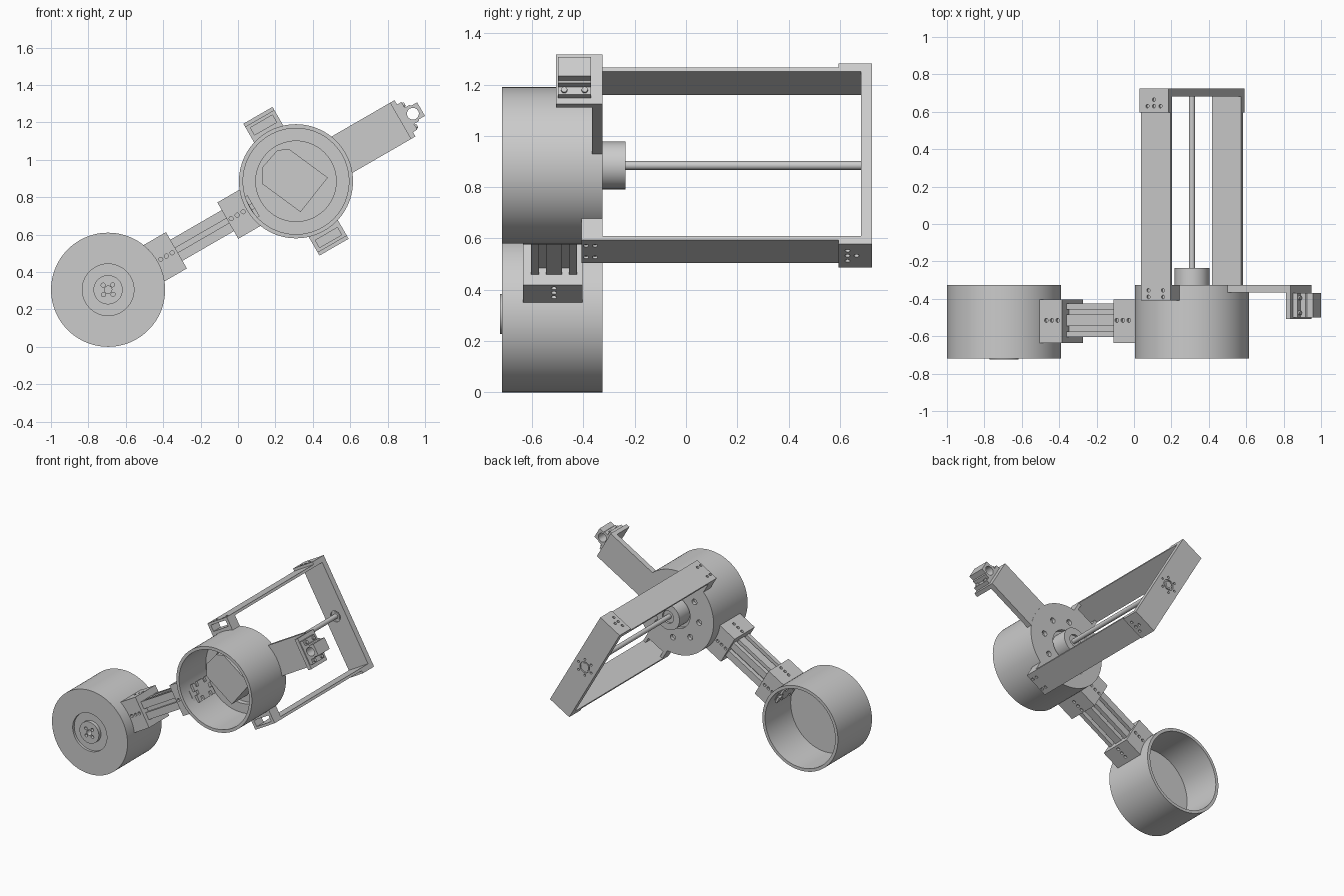
import bpy, bmesh, math
from mathutils import Matrix, Vector

if "Cube" in bpy.data.objects:
    bpy.data.objects.remove(bpy.data.objects["Cube"])

# Working frame: x along the arm, y front to back, z across the arm, origin at the main drum
FRAME = Matrix.Translation((0.31, 0, 0.885)) @ Matrix.Rotation(math.radians(-30), 4, 'Y')
GREY = bpy.data.materials.new("light_grey")
GREY.diffuse_color = (0.6, 0.6, 0.6, 1)
GREY.use_nodes = True
GREY.node_tree.nodes["Principled BSDF"].inputs["Base Color"].default_value = GREY.diffuse_color
AXES = {'X': Matrix.Rotation(math.pi / 2, 4, 'Y'),
        'Y': Matrix.Rotation(math.pi / 2, 4, 'X'), 'Z': Matrix.Identity(4)}


def finish(name, bm, smooth=False):
    bmesh.ops.recalc_face_normals(bm, faces=bm.faces)
    me = bpy.data.meshes.new(name)
    bm.to_mesh(me)
    bm.free()
    me.materials.append(GREY)
    ob = bpy.data.objects.new(name, me)
    bpy.context.collection.objects.link(ob)
    ob.matrix_world = FRAME
    if smooth:
        smooth_edges(ob)
    return ob


def smooth_edges(ob):
    bpy.ops.object.select_all(action='DESELECT')
    ob.select_set(True)
    bpy.context.view_layer.objects.active = ob
    bpy.ops.object.shade_smooth_by_angle(angle=math.radians(30))


def add_box(bm, x, y, z):
    lo, hi = Vector((x[0], y[0], z[0])), Vector((x[1], y[1], z[1]))
    m = Matrix.Translation((lo + hi) / 2) @ Matrix.Diagonal((*(hi - lo), 1))
    bmesh.ops.create_cube(bm, size=1, matrix=m)


def box(name, *ranges):
    bm = bmesh.new()
    add_box(bm, *ranges)
    return finish(name, bm)


def add_rod(bm, c, r, length, axis='Y', n=16):
    bmesh.ops.create_cone(bm, cap_ends=True, segments=n, radius1=r, radius2=r, depth=length,
                          matrix=Matrix.Translation(c) @ AXES[axis])


def rod(name, c, r, length, axis='Y', n=32):
    bm = bmesh.new()
    add_rod(bm, c, r, length, axis, n)
    return finish(name, bm, True)


def lathe(name, profile, cx=0, n=96):
    # revolve (radius, y) points about the y direction
    bm = bmesh.new()
    vs = [bm.verts.new((cx + r, y, 0)) for r, y in profile]
    es = [bm.edges.new(p) for p in zip(vs, vs[1:])]
    bmesh.ops.spin(bm, geom=vs + es, cent=(cx, 0, 0), axis=(0, 1, 0),
                   angle=2 * math.pi, steps=n, use_merge=True)
    bmesh.ops.remove_doubles(bm, verts=bm.verts, dist=1e-5)
    return finish(name, bm, True)


def prism(name, pts, axis, a, b):
    # extrude an outline: (y, z) along X, or (x, z) along Y
    bm = bmesh.new()
    at = lambda p, t: (t, p[0], p[1]) if axis == 'X' else (p[0], t, p[1])
    face = bm.faces.new([bm.verts.new(at(p, a)) for p in pts])
    ext = bmesh.ops.extrude_face_region(bm, geom=[face])['geom']
    move = Vector((b - a, 0, 0)) if axis == 'X' else Vector((0, b - a, 0))
    bmesh.ops.translate(bm, vec=move, verts=[e for e in ext if isinstance(e, bmesh.types.BMVert)])
    return finish(name, bm)


def drill(ob, holes, smooth=True):
    # holes: (centre, radius, length, axis)
    bm = bmesh.new()
    for h in holes:
        add_rod(bm, *h)
    cut = finish("cutter", bm)
    cut.hide_render = True
    mod = ob.modifiers.new("holes", 'BOOLEAN')
    mod.operation, mod.solver, mod.object = 'DIFFERENCE', 'EXACT', cut
    bpy.context.view_layer.update()
    ev = ob.evaluated_get(bpy.context.evaluated_depsgraph_get())
    me = bpy.data.meshes.new_from_object(ev)
    ob.modifiers.clear()
    ob.data = me
    bpy.data.objects.remove(cut)
    if smooth:
        smooth_edges(ob)


def ring(n, r, cx, start=0.0):
    return [(cx + r * math.cos(start + i * math.tau / n), r * math.sin(start + i * math.tau / n))
            for i in range(n)]


# Outer drum: closed at the front, open at the back, with a hub
AX = -1.16
drum = lathe("outer_drum", [(0, -.725), (.078, -.725), (.078, -.70), (.138, -.70), (.138, -.718),
                            (.305, -.718), (.305, -.325), (.283, -.325), (.283, -.62), (0, -.62)], AX)
drill(drum, [((AX, -.72, 0), .02, .1, 'Y')] +
      [((x, -.72, z), .011, .1, 'Y') for x, z in ring(4, .036, AX, .3)])

# Main drum: open at the front, bolted plate at the back
main = lathe("main_drum", [(0, -.375), (.215, -.375), (.215, -.41), (.283, -.41), (.283, -.718),
                           (.305, -.718), (.305, -.325), (.115, -.325), (.115, -.355), (0, -.355)])
drill(main, [((x, -.325, z), .02, .05, 'Y') for x, z in ring(8, .19, 0, .39)])

# Motor inside the main drum
prism("motor", [(-.118, .155), (-.004, .193), (.053, .17), (.157, -.068), (-.061, -.155),
                (-.163, .077)], 'Y', -.55, -.37)

# Shaft and its collar
lathe("shaft_collar", [(0, -.36), (.093, -.36), (.093, -.235), (.045, -.235), (.045, -.25), (0, -.25)], n=48)
rod("shaft", (0, .23, 0), .017, .97)

# Slotted beam joining the drums
YC, HY, HZ = -.515, .09, .065
half = [(-HY, -HZ)]
for c in (-.045, .045):
    half += [(c - .014, -HZ), (c - .014, -HZ + .03), (c + .014, -HZ + .03), (c + .014, -HZ)]
half += [(HY, -HZ), (HY, -.014), (HY - .03, -.014)]
outline = [(YC + s * y, s * z) for s in (1, -1) for y, z in half + [(HY - .03, .014), (HY, .014)]]
prism("link_beam", outline, 'X', -.895, -.262)

# Beam brackets with screw holes on all four sides
for name, a, b, xs in (("outer_bracket", AX + .28, -.738, (-.835, -.80, -.765)),
                       ("main_bracket", -.421, -.28, (-.40, -.363, -.326))):
    ob = box(name, (a, b), (-.635, -.403), (-.112, .112))
    holes = [((x, y, 0), .011, .03, 'Y') for x in xs for y in (-.635, -.403)]
    holes += [((x, YC, z), .011, .03, 'Z') for x in xs for z in (-.112, .112)]
    drill(ob, holes)

# Rear frame: two side bars, with sockets at the drum and caps at the crossbar
for s, side in ((1, "upper"), (-1, "lower")):
    def rng(a, b):
        return sorted((s * a, s * b))
    bar = box(side + "_frame_bar", (-.09, .09), (-.408, .685), rng(.37, .388))
    drill(bar, [((x, y, s * .388), .01, .02, 'Z') for x in (-.045, .045) for y in (-.39, -.355)])
    bm = bmesh.new()
    add_box(bm, (-.09, .09), (-.408, -.325), rng(.285, .325))
    for x in ((-.09, -.068), (.068, .09)):
        add_box(bm, x, (-.408, -.325), rng(.325, .37))
    finish(side + "_frame_socket", bm)
    cap = box(side + "_frame_cap", (-.09, .09), (.595, .725), rng(.388, .407))
    drill(cap, [((x, y, s * .407), .01, .025, 'Z')
                for x, y in ((-.04, .63), (0, .63), (.04, .63), (0, .665))])
cross = box("frame_crossbar", (-.09, .09), (.682, .725), (-.388, .388))
drill(cross, [((0, y, 0), .04, .02, 'Y') for y in (.682, .725)] +
      [((x, .725, z), .008, .03, 'Y') for x, z in ring(6, .058, 0)])
lathe("shaft_bearing", [(.017, .685), (.03, .685), (.03, .722), (.017, .722)], n=32)

# Side arm with a turned end flange
box("side_arm", (.2, .673), (-.366, -.326), (-.112, .112))
box("arm_flange", (.645, .673), (-.508, -.366), (-.112, .112))

# Linear bearing block on the flange
block = prism("bearing_block", [(.673, -.085), (.70, -.085), (.70, -.05), (.73, -.05), (.735, -.042),
                                (.772, -.042), (.772, .042), (.735, .042), (.73, .05), (.70, .05),
                                (.70, .085), (.673, .085)], 'Y', -.5, -.37)
drill(block, [((.722, -.435, 0), .032, .2, 'Y')])
bm = bmesh.new()
for y in (-.475, -.395):
    for z in (-.067, .067):
        add_rod(bm, (.703, y, z), .012, .014, 'X')
finish("bearing_bolts", bm, True)
